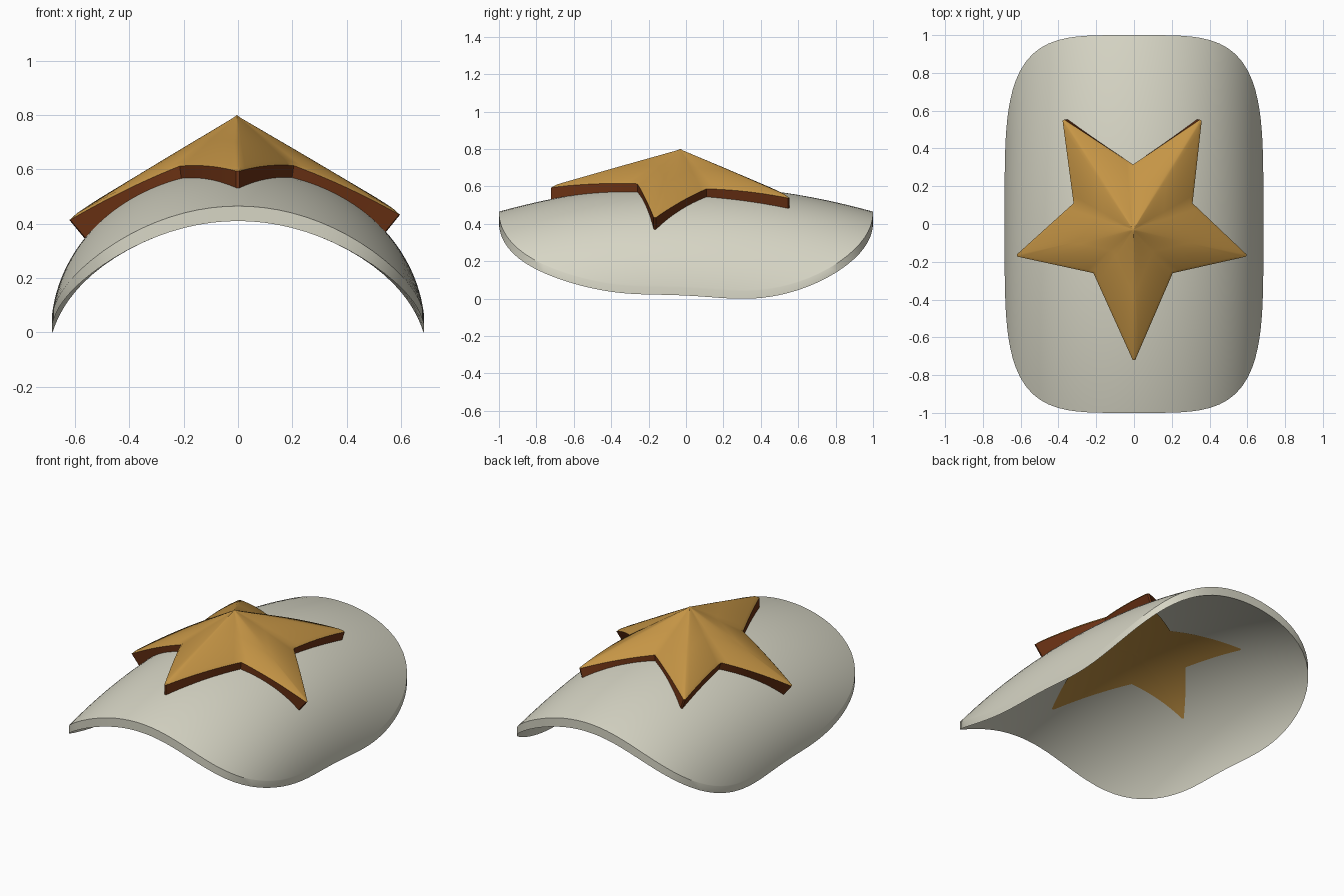
import bpy, bmesh, math

if "Cube" in bpy.data.objects:
    bpy.data.objects.remove(bpy.data.objects["Cube"])

HALF_W, N = 0.685, 4.2


def material(name, rgb):
    m = bpy.data.materials.new(name)
    m.diffuse_color = (*rgb, 1)
    m.use_nodes = True
    m.node_tree.nodes["Principled BSDF"].inputs["Base Color"].default_value = m.diffuse_color
    return m


ivory = material("ivory", (0.68, 0.67, 0.56))
gold = material("gold", (0.56, 0.30, 0.06))
brown = material("dark brown", (0.15, 0.032, 0.007))


def outer_z(x, y):
    """Outer surface of the arched plate."""
    arch = 0.605 * math.sqrt(max(0, 1 - (x / 0.688) ** 2))
    tilt = 0.05 * y * (1 - y * y) * (x / HALF_W) ** 4
    return arch - 0.14 * y * y - tilt


def inner_z(x, y):
    return outer_z(x, y) - 0.055 + 0.015 * (x / HALF_W) ** 4


def rings_mesh(name, rings, start, end, mats, mat_rule=None):
    """Skin a list of closed rings, with optional centre points at both ends."""
    bm = bmesh.new()
    rows = [[bm.verts.new(p) for p in r] for r in rings]
    n = len(rows[0])
    for k, (a, b) in enumerate(zip(rows, rows[1:])):
        for i in range(n):
            j = (i + 1) % n
            f = bm.faces.new((a[i], b[i], b[j], a[j]))
            f.material_index = mat_rule(k) if mat_rule else 0
    for point, row, flip in ((start, rows[0], False), (end, rows[-1], True)):
        if point:
            c = bm.verts.new(point)
            for i in range(n):
                tri = (c, row[i], row[(i + 1) % n])
                bm.faces.new(tri[::-1] if flip else tri)
    me = bpy.data.meshes.new(name)
    bm.to_mesh(me)
    bm.free()
    for m in mats:
        me.materials.append(m)
    ob = bpy.data.objects.new(name, me)
    bpy.context.collection.objects.link(ob)
    bpy.ops.object.select_all(action='DESELECT')
    ob.select_set(True)
    bpy.context.view_layer.objects.active = ob
    bpy.ops.object.shade_smooth_by_angle(angle=math.radians(30))
    return ob


# arched plate with rounded-rectangle outline
SEG, RAD = 128, 28


def plate_ring(s, height):
    ring = []
    for i in range(SEG):
        a = math.tau * i / SEG
        c, d = math.cos(a), math.sin(a)
        r = s * (abs(c / HALF_W) ** N + abs(d) ** N) ** (-1 / N)
        ring.append((r * c, r * d, height(r * c, r * d)))
    return ring


steps = [math.sin(math.pi / 2 * k / RAD) for k in range(1, RAD + 1)]
rings = [plate_ring(s, outer_z) for s in steps]
rings += [plate_ring(s, inner_z) for s in reversed(steps)]
rings_mesh("curved_plate", rings, (0, 0, outer_z(0, 0)), (0, 0, inner_z(0, 0)), [ivory])

# star outline, anticlockwise, tips slightly blunted
corners = [(0.0, -0.735, 0.60), (0.205, -0.26, 0.622), (0.605, -0.17, 0.435),
           (0.31, 0.11, 0.595), (0.36, 0.56, 0.543), (-0.005, 0.315, 0.635),
           (-0.38, 0.56, 0.54), (-0.32, 0.11, 0.593), (-0.63, -0.17, 0.415),
           (-0.215, -0.26, 0.62)]
outline = []
for i, p in enumerate(corners):
    q = corners[(i + 1) % 10]
    lo, hi = (0.03, 1) if i % 2 == 0 else (0, 0.97)
    count = 10
    for k in range(count + (i % 2)):
        t = lo + (hi - lo) * k / count
        x, y, z = (u + (v - u) * t for u, v in zip(p, q))
        outline.append((x, y, z + 0.04 * t * (1 - t)))

CX, CY, PEAK = -0.004, -0.03, 0.80


def toward_peak(s, drop=0):
    return [(CX + (x - CX) * s, CY + (y - CY) * s, PEAK + (z - PEAK) * s - drop)
            for x, y, z in outline]


def pulled_in(k):
    return [(x * (1 - k * abs(x) / 0.6), y) for x, y, z in outline]


# raised star: gold faceted top with narrow rim, brown walls following the plate
base = [(x, y, outer_z(x, y) - 0.004) for x, y in pulled_in(0.09)]
rings_mesh("raised_star",
           [toward_peak(0.03, 0.002), toward_peak(0.5), toward_peak(0.955),
            toward_peak(1.0, 0.008), base],
           (CX, CY, PEAK), None, [gold, brown], lambda k: 1 if k == 3 else 0)

# thin star inlay on the underside of the plate
inlay = []
for k in range(12, 0, -1):
    s = k / 12
    pts = [(CX + (x - CX) * s, CY + (y - CY) * s) for x, y in pulled_in(0.18)]
    inlay.append([(x, y, inner_z(x, y) - 0.005) for x, y in pts])
rings_mesh("underside_star", inlay, None, (CX, CY, inner_z(CX, CY) - 0.005), [gold])
